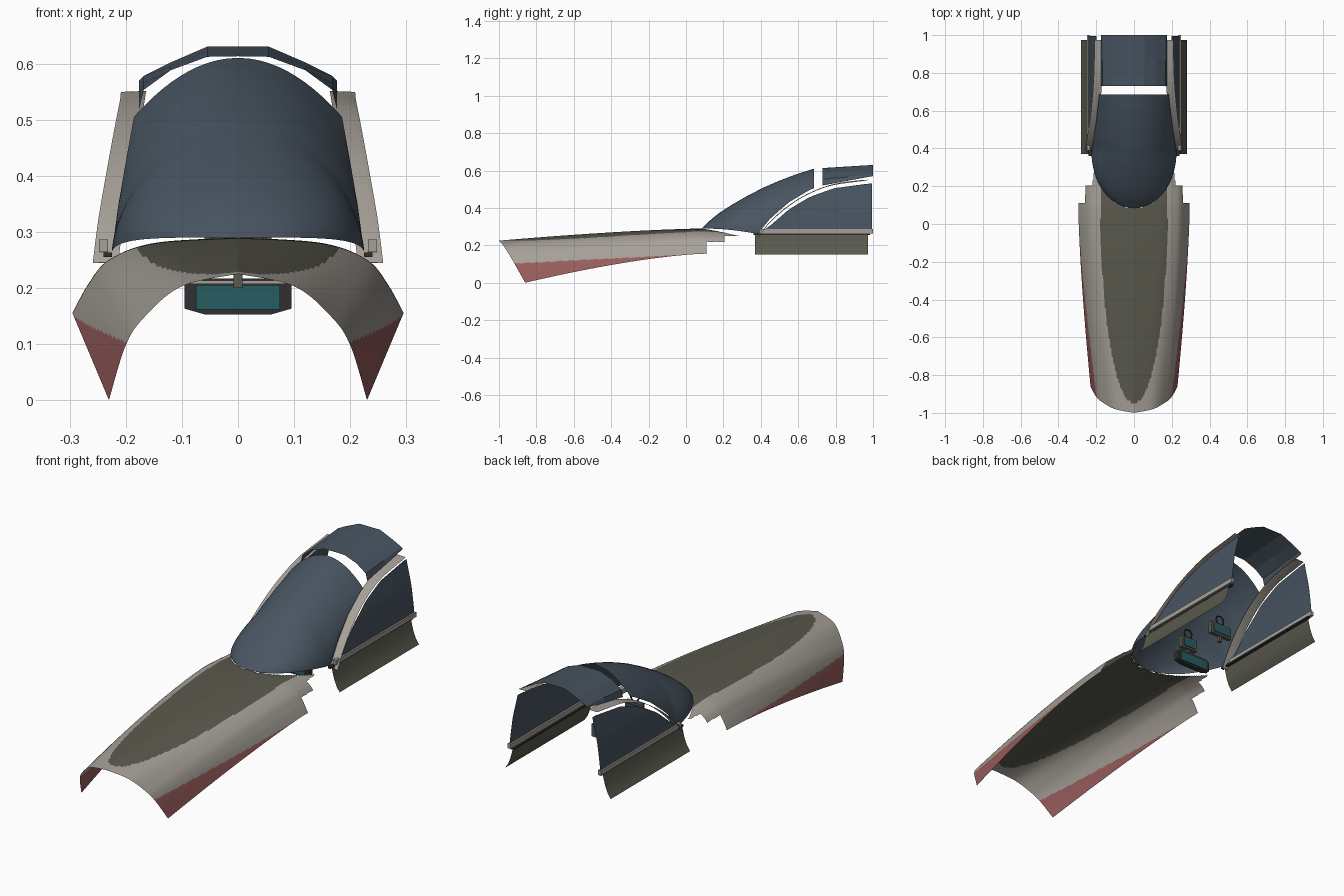
import bpy, bmesh, math
from mathutils import Vector

if "Cube" in bpy.data.objects:
    bpy.data.objects.remove(bpy.data.objects["Cube"])


def material(name, rgb):
    m = bpy.data.materials.new(name)
    m.diffuse_color = (*rgb, 1)
    m.use_nodes = True
    m.node_tree.nodes["Principled BSDF"].inputs["Base Color"].default_value = m.diffuse_color
    return m


BEIGE = material("warm grey paint", (0.38, 0.35, 0.31))
OLIVE = material("dark olive", (0.10, 0.10, 0.075))
RED = material("faded red", (0.32, 0.11, 0.11))
GLASS = material("blue grey glass", (0.065, 0.09, 0.12))
TEAL = material("teal screen", (0.02, 0.11, 0.12))
DARK = material("dark metal", (0.03, 0.03, 0.032))


def curve(pts, t):
    """Smooth interpolation through pts, t in 0..1."""
    p = [Vector(q) for q in pts]
    f = min(max(t, 0), 1) * (len(p) - 1)
    i = min(int(f), len(p) - 2)
    f -= i
    a, d = p[max(i - 1, 0)], p[min(i + 2, len(p) - 1)]
    b, c = p[i], p[i + 1]
    return 0.5 * (2 * b + (c - a) * f + (2 * a - 5 * b + 4 * c - d) * f ** 2
                  + (3 * b - a - 3 * c + d) * f ** 3)


def lookup(table, y):
    """Piecewise linear: table rows are (y, value)."""
    if y <= table[0][0]:
        return table[0][1]
    for (a, va), (b, vb) in zip(table, table[1:]):
        if y <= b:
            return va + (vb - va) * (y - a) / (b - a)
    return table[-1][1]


def sheet(name, rows, mats, pick=None, keep=None, mirror=True, smooth=True, closed=False):
    """Quad grid from rows of points, optionally coloured / trimmed by rule."""
    bm = bmesh.new()
    vs = [[bm.verts.new(p) for p in r] for r in rows]
    for a, b in zip(vs, vs[1:]):
        n = len(a)
        for j in range(n if closed else n - 1):
            k = (j + 1) % n
            f = bm.faces.new((a[j], a[k], b[k], b[j]))
            if pick:
                f.material_index = pick(f.calc_center_median())
    if closed:
        bm.faces.new(vs[0])
        bm.faces.new(vs[-1])
    if keep:
        bad = [f for f in bm.faces if not keep(f.calc_center_median())]
        bmesh.ops.delete(bm, geom=bad, context='FACES')
    bmesh.ops.remove_doubles(bm, verts=bm.verts, dist=1e-5)
    bmesh.ops.recalc_face_normals(bm, faces=bm.faces)
    bm.normal_update()
    if not closed:
        out = sum(f.normal.dot(f.calc_center_median() * Vector((1, 0, 1)) - Vector((0, 0, .05)))
                  * f.calc_area() for f in bm.faces)
        if out < 0:
            bmesh.ops.reverse_faces(bm, faces=bm.faces)
    me = bpy.data.meshes.new(name)
    bm.to_mesh(me)
    bm.free()
    for m in mats:
        me.materials.append(m)
    if smooth:
        me.shade_smooth()
    ob = bpy.data.objects.new(name, me)
    bpy.context.collection.objects.link(ob)
    if mirror:
        mod = ob.modifiers.new("mirror", 'MIRROR')
        mod.merge_threshold = 1e-4
    return ob


def box(name, x0, x1, y0, y1, z0, z1, mat, mirror=False):
    rows = [[(x0, y, z0), (x1, y, z0), (x1, y, z1), (x0, y, z1)] for y in (y0, y1)]
    return sheet(name, rows, [mat], mirror=mirror, smooth=False, closed=True)


# Nose shell: loft from raked front edge to rear section, then a stepped tail
front = [(0, -1, .225), (.1, -.98, .203), (.165, -.945, .15), (.2, -.915, .098), (.23, -.86, 0)]
rear = [(0, .1, .29), (.15, .1, .28), (.23, .1, .25), (.268, .1, .205), (.295, .1, .155)]


def base_x(y):
    if y < .085:
        return 0
    return .225 * math.sqrt(max(0, 1 - ((.38 - min(y, .38)) / .295) ** 2))


def shell_colour(c):
    w = .178 * math.sqrt(max(0, 1 - ((.1 - min(c.y, .1)) / 1.05) ** 2))
    if c.x < w:
        return 1
    return 2 if c.z < .102 + (c.y + .93) * .052 else 0


def shell_keep(c):
    if c.y < .085:
        return True
    if c.x < base_x(c.y) - .004:
        return False
    return not ((c.y > .11 and c.z < .218) or (c.y > .205 and c.z < .25))


NU = 64
rows = []
for i in range(91):
    v = i / 90
    e = 1 - (1 - v) ** 1.45
    row = []
    for j in range(NU + 1):
        f, r = curve(front, j / NU), curve(rear, j / NU)
        row.append((f.x + (r.x - f.x) * e, f.y + (r.y - f.y) * v, f.z + (r.z - f.z) * e))
    rows.append(row)
for i in range(1, 55):
    d = i * .005
    row = []
    for j in range(NU + 1):
        r = curve(rear, j / NU)
        row.append((r.x, .1 + d, r.z - .06 * d))
    rows.append(row)
sheet("nose_shell", rows, [BEIGE, OLIVE, RED], shell_colour, shell_keep)

# Canopy bow centre line (x, y, z)
bow = [(.236, .385, .245), (.226, .45, .325), (.211, .55, .412),
       (.199, .66, .478), (.19, .79, .525), (.186, .975, .55)]
bow_z = [(p[1], p[2]) for p in bow]
bow_x = [(p[1], p[0]) for p in bow]

# Windshield bubble
top_z = [(.085, .29), (.13, .335), (.18, .375), (.25, .42), (.32, .46), (.41, .507),
         (.5, .546), (.59, .58), (.685, .61)]
rows = []
for i in range(41):
    y = .085 + .6 * (i / 40) ** 1.3
    if y < .385:
        xs, zs = base_x(y), .29 - .03 * ((y - .085) / .3) ** 2
        q = .6
    else:
        xs, zs = lookup(bow_x, y) - .012, lookup(bow_z, y) + .018
        q = .6 + .4 * (y - .385) / .3
    h = lookup(top_z, y) - zs
    row = []
    for j in range(17):
        s = math.sin(j / 16 * math.pi / 2)
        row.append((xs * s, y, zs + h * max(0, 1 - s * s) ** q))
    rows.append(row)
sheet("windshield", rows, [GLASS])

# Faceted rear roof pane
roof_a = [(0, .73, .613), (.055, .73, .612), (.12, .73, .588), (.168, .73, .553), (.176, .73, .52)]
roof_b = [(0, 1, .63), (.055, 1, .63), (.12, 1, .602), (.168, 1, .578), (.176, 1, .57)]
rows = [[Vector(a).lerp(Vector(b), t) for a, b in zip(roof_a, roof_b)] for t in (0, .5, 1)]
sheet("rear_roof_pane", rows, [GLASS], smooth=False)

# Curved bow frame swept along the centre line
rows = []
for i in range(25):
    c = curve(bow, i / 24)
    d = curve(bow, min(1, i / 24 + .01)) - curve(bow, max(0, i / 24 - .01))
    n = Vector((-.12, -d.z, d.y)).normalized()
    rows.append([c + n * .021 * math.cos(a) + Vector((1, 0, 0)) * .009 * math.sin(a)
                 for a in [k * math.pi / 4 + math.pi / 8 for k in range(8)]])
bowob = sheet("canopy_bow", rows, [BEIGE], closed=True, smooth=False)

# Side windows under the bow
side_x = [(.26, .243), (.33, .236), (.42, .224), (.5, .205), (.54, .197)]
rows = []
for i in range(21):
    y = .425 + .57 * i / 20
    zt = max(.288, lookup(bow_z, y) - .02)
    rows.append([(lookup(side_x, z), y, z) for z in [.285 + (zt - .285) * k / 8 for k in range(9)]])
sheet("side_window", rows, [GLASS])

# Sills and lower cockpit panels
box("sill_rail", .232, .248, .39, 1, .264, .286, BEIGE, True)
box("sill_seal", .225, .24, .36, .985, .255, .263, DARK, True)
sec = [(.238, .26), (.244, .235), (.252, .205), (.264, .175), (.281, .15)]
rows = [[(x, y, z) for x, z in sec] for y in (.37, .67, .973)]
sheet("cockpit_side_panel", rows, [OLIVE])

# Front instrument panel
rows = [[(-.095, y, .163), (-.06, y, .153), (.06, y, .153), (.095, y, .163),
         (.095, y, .205), (.08, y, .217), (-.08, y, .217), (-.095, y, .205)] for y in (.405, .43)]
sheet("instrument_panel", rows, [DARK], mirror=False, smooth=False, closed=True)
box("panel_screen_rear", -.075, .075, .43, .434, .162, .205, TEAL)
box("panel_screen_front", -.075, .075, .401, .405, .162, .205, TEAL)
box("panel_cross_bar", -.085, .085, .395, .402, .207, .213, BEIGE)


# Sight assemblies: post, small screen and ring
def sight(tag, y, z, w):
    box(tag + "_sight_post", -.008, .008, y - .02, y - .004, .2, z + .03, OLIVE)
    box(tag + "_display_case", -w, w, y - .02, y, z - .03, z + .03, OLIVE)
    box(tag + "_display", -w + .012, w - .012, y, y + .004, z - .02, z + .02, TEAL)
    bpy.ops.mesh.primitive_torus_add(location=(0, y - .01, z + .055), rotation=(math.pi / 2, 0, 0),
                                     major_radius=.022, minor_radius=.004,
                                     major_segments=16, minor_segments=6)
    ob = bpy.context.object
    ob.name = tag + "_sight_ring"
    ob.data.materials.append(DARK)


sight("front", .40, .29, .045)
sight("back", .63, .26, .06)
